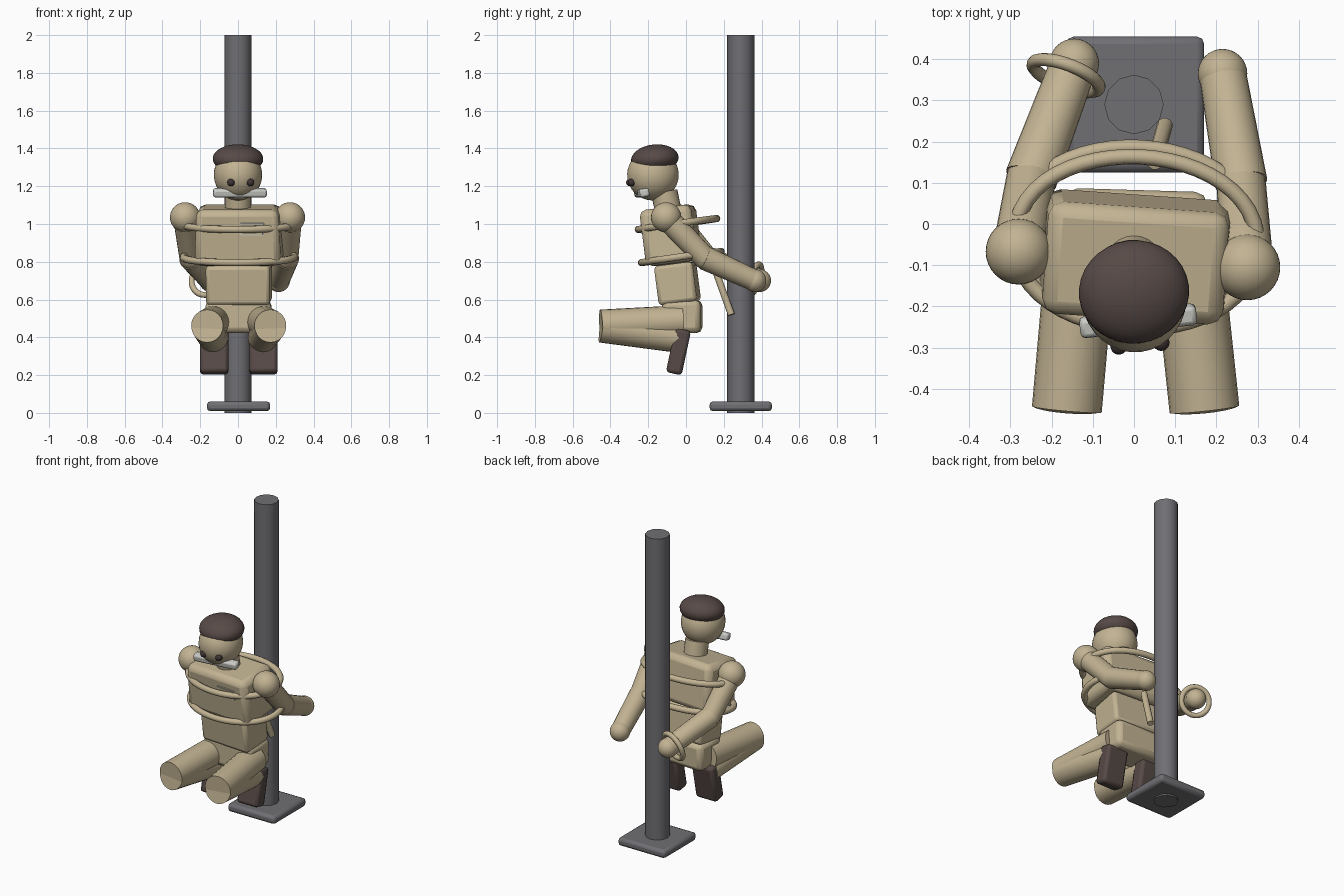
import bpy
import math
from mathutils import Vector, Matrix, Euler

cube = bpy.data.objects.get("Cube")
if cube:
    bpy.data.objects.remove(cube, do_unlink=True)


def make_material(name, rgb):
    mat = bpy.data.materials.new(name)
    mat.use_nodes = True
    mat.diffuse_color = (*rgb, 1)
    mat.node_tree.nodes["Principled BSDF"].inputs["Base Color"].default_value = (*rgb, 1)
    return mat


TAN = make_material("tan", (0.54, 0.45, 0.29))
GREY = make_material("steel grey", (0.16, 0.16, 0.175))
BROWN = make_material("dark brown", (0.095, 0.068, 0.062))
DARK = make_material("eye dark", (0.05, 0.035, 0.035))
PALE = make_material("pale cloth", (0.6, 0.6, 0.57))


def finish(name, mat, angle=40):
    obj = bpy.context.object
    obj.name = name
    obj.data.materials.append(mat)
    bpy.ops.object.transform_apply(location=False, rotation=False, scale=True)
    bpy.ops.object.shade_smooth_by_angle(angle=math.radians(angle))
    return obj


def block(name, mat, loc, size, rot=(0, 0, 0), bevel=0.02, taper=1.0):
    bpy.ops.mesh.primitive_cube_add(size=1, location=loc, rotation=rot)
    obj = bpy.context.object
    for v in obj.data.vertices:
        if v.co.z > 0:
            v.co.x *= taper
    obj.scale = size
    finish(name, mat, 20)
    mod = obj.modifiers.new("rounded edges", "BEVEL")
    mod.width = bevel
    mod.segments = 2
    return obj


def ball(name, mat, loc, radii, rot=(0, 0, 0)):
    bpy.ops.mesh.primitive_uv_sphere_add(segments=32, ring_count=20, radius=1, location=loc, rotation=rot)
    bpy.context.object.scale = radii
    return finish(name, mat, 60)


def limb(name, mat, start, end, r1, r2, sides=24):
    a, b = Vector(start), Vector(end)
    bpy.ops.mesh.primitive_cone_add(vertices=sides, radius1=r1, radius2=r2, depth=(b - a).length,
                                    location=(a + b) / 2, rotation=(b - a).to_track_quat("Z", "Y").to_euler())
    return finish(name, mat)


def ring(name, mat, loc, rot, radii, thickness):
    # Elliptical rope loop made from a bevelled curve
    bpy.ops.curve.primitive_bezier_circle_add(radius=1, location=loc, rotation=rot)
    obj = bpy.context.object
    obj.name = name
    for p in obj.data.splines[0].bezier_points:
        for attr in ("co", "handle_left", "handle_right"):
            c = getattr(p, attr).copy()
            setattr(p, attr, (c.x * radii[0], c.y * radii[1], 0))
    obj.data.bevel_depth = thickness
    obj.data.bevel_resolution = 3
    obj.data.resolution_u = 12
    obj.data.materials.append(mat)
    bpy.ops.object.convert(target="MESH")
    bpy.ops.object.shade_smooth()
    return obj


# Post and base plate
limb("post", GREY, (0, 0.29, 0), (0, 0.29, 2), 0.072, 0.072, 12)
block("base_plate", GREY, (0.003, 0.29, 0.035), (0.335, 0.33, 0.052), bevel=0.018)

# Torso, leaning forward and turned slightly
lean = (0.13, 0, -0.07)
block("chest", TAN, (0.005, -0.08, 0.94), (0.46, 0.275, 0.3), lean, 0.035, 0.95)
block("waist", TAN, (0.005, -0.045, 0.685), (0.34, 0.205, 0.21), lean, 0.02)
block("hips", TAN, (0.003, -0.02, 0.51), (0.345, 0.205, 0.175), (0, 0, -0.03), 0.03)
chest_frame = Matrix.Translation((0.005, -0.08, 0.94)) @ Euler(lean).to_matrix().to_4x4()
block("chest_tag", PALE, chest_frame @ Vector((0.08, -0.136, 0.05)), (0.125, 0.008, 0.066), lean, 0.001)
block("chest_tag_panel", TAN, chest_frame @ Vector((0.08, -0.139, 0.05)), (0.113, 0.008, 0.054), lean, 0.001)

# Neck, head and hair
limb("neck", TAN, (0, -0.09, 1.05), (0, -0.115, 1.17), 0.07, 0.07)
turn = (0.1, 0, 0.12)
ball("head", TAN, (0, -0.175, 1.26), (0.128, 0.137, 0.135), turn)
ball("hair", BROWN, (0, -0.165, 1.345), (0.134, 0.126, 0.076), turn)
for side, x, y in (("right", -0.037, -0.297), ("left", 0.066, -0.288)):
    ball(side + "_eye", DARK, (x, y, 1.22), (0.02, 0.02, 0.02))
block("mouth_cloth", PALE, (0.01, -0.235, 1.165), (0.285, 0.05, 0.045), (0.2, 0, 0.12), 0.012)

# Arms reaching back around the post
arms = (
    ("right", (-0.28, -0.067, 1.035), (-0.25, 0.11, 0.82), (-0.145, 0.39, 0.70)),
    ("left", (0.275, -0.105, 1.035), (0.26, 0.10, 0.82), (0.215, 0.365, 0.70)),
)
for side, shoulder, elbow, hand in arms:
    ball(side + "_shoulder", TAN, shoulder, (0.08, 0.08, 0.08))
    limb(side + "_upper_arm", TAN, shoulder, elbow, 0.064, 0.06)
    ball(side + "_elbow", TAN, elbow, (0.06, 0.06, 0.06))
    limb(side + "_forearm", TAN, elbow, hand, 0.064, 0.057)
    ball(side + "_hand", TAN, hand, (0.06, 0.06, 0.06))

# Rope loops, wrist loop and hanging rope end
ring("upper_rope", TAN, (0.005, -0.045, 1.0), (0.14, 0, -0.05), (0.295, 0.21), 0.019)
ring("lower_rope", TAN, (0.005, -0.025, 0.825), (0.14, 0, -0.05), (0.295, 0.213), 0.019)
wrist_axis = Vector((0.105, 0.28, -0.1))
ring("wrist_rope", TAN, (-0.165, 0.36, 0.705), wrist_axis.to_track_quat("Z", "Y").to_euler(), (0.085, 0.085), 0.016)
limb("rope_end", TAN, (0.05, 0.15, 0.77), (0.075, 0.24, 0.52), 0.019, 0.019, 12)

# Folded legs and feet
for side, s in (("right", -1), ("left", 1)):
    knee_x = 0.167 * s + 0.004
    limb(side + "_thigh", TAN, (0.125 * s, -0.02, 0.485), (knee_x, -0.45, 0.462), 0.085, 0.085)
    limb(side + "_shin", TAN, (0.13 * s, -0.03, 0.395), (knee_x, -0.448, 0.455), 0.078, 0.083)
    block(side + "_foot", BROWN, (0.13 * s + 0.004, -0.04, 0.325), (0.15, 0.085, 0.24), (-0.21, 0, 0), 0.018)
